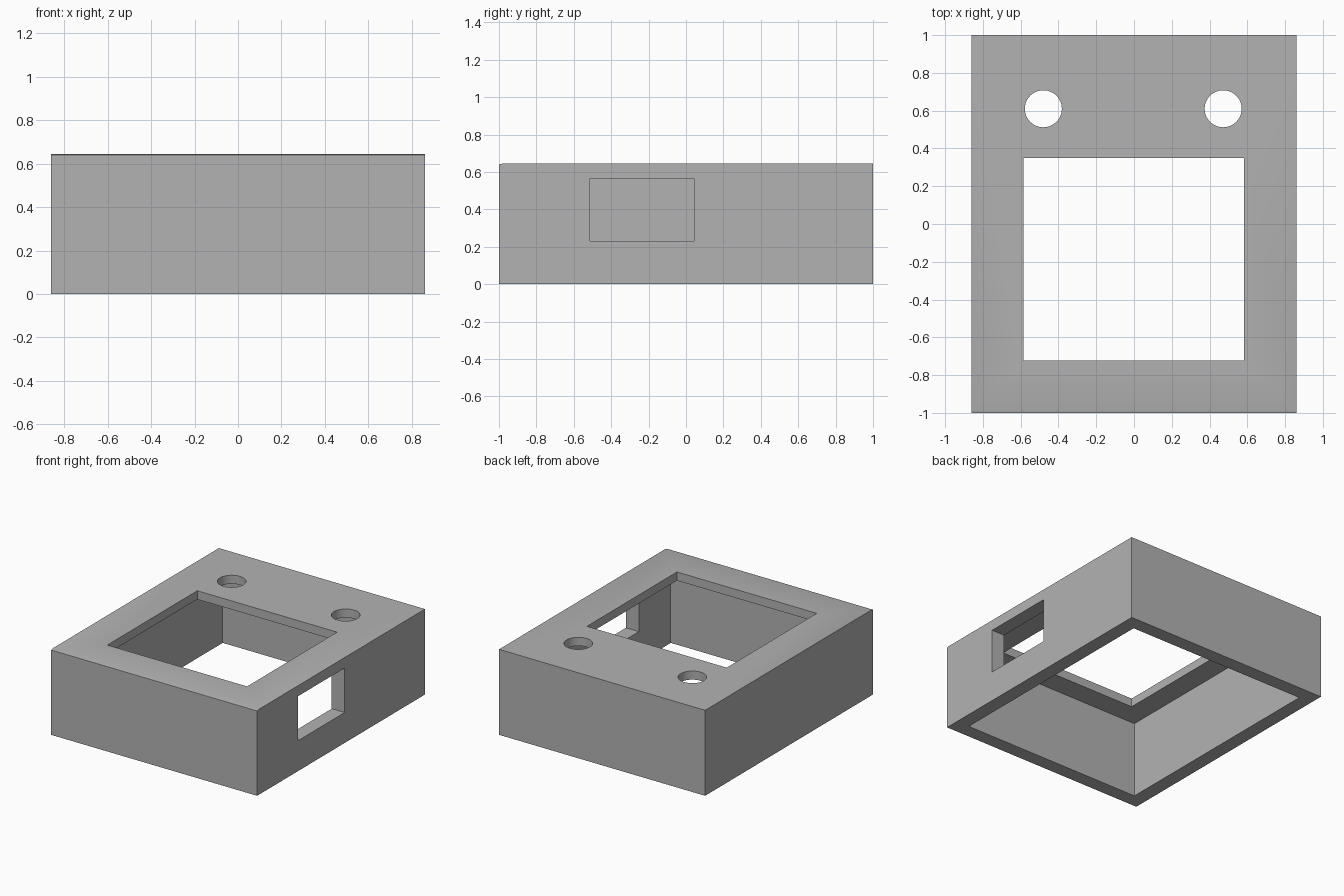
import bpy
import bmesh

cube = bpy.data.objects.get("Cube")
if cube:
    bpy.data.objects.remove(cube, do_unlink=True)

W, L, H = 0.86, 1.0, 0.645      # half width, half length, height
WALL, LID = 0.108, 0.065

grey = bpy.data.materials.new("plain_grey")
grey.use_nodes = True
grey.diffuse_color = (0.45, 0.45, 0.45, 1)
grey.node_tree.nodes["Principled BSDF"].inputs["Base Color"].default_value = (0.45, 0.45, 0.45, 1)


def prism(name, profile, x0, x1):
    """Extrude a (y, z) profile along x."""
    bm = bmesh.new()
    face = bm.faces.new([bm.verts.new((x0, y, z)) for y, z in profile])
    ext = bmesh.ops.extrude_face_region(bm, geom=[face])
    verts = [v for v in ext["geom"] if isinstance(v, bmesh.types.BMVert)]
    bmesh.ops.translate(bm, verts=verts, vec=(x1 - x0, 0, 0))
    bmesh.ops.recalc_face_normals(bm, faces=bm.faces)
    mesh = bpy.data.meshes.new(name)
    bm.to_mesh(mesh)
    bm.free()
    mesh.materials.append(grey)
    obj = bpy.data.objects.new(name, mesh)
    bpy.context.collection.objects.link(obj)
    return obj


def box(name, x0, x1, y0, y1, z0, z1):
    return prism(name, [(y0, z0), (y1, z0), (y1, z1), (y0, z1)], x0, x1)


def round_cutter(name, x, y, radius):
    bpy.ops.mesh.primitive_cylinder_add(vertices=48, radius=radius, depth=0.3, location=(x, y, H))
    obj = bpy.context.object
    obj.name = name
    obj.data.materials.append(grey)
    return obj


# Outer block with a slight bevel along the top front edge
case = prism("enclosure", [(-L, 0), (L, 0), (L, H), (-L + 0.02, H), (-L, H - 0.005)], -W, W)

# Hollow open at the bottom, lid opening, side window and two round holes
cutters = [
    box("cavity_cutter", -W + WALL, W - WALL, -L + WALL, L - WALL, -0.1, H - LID),
    box("lid_opening_cutter", -0.585, 0.582, -0.723, 0.35, H - 0.2, H + 0.1),
    box("window_cutter", W - 0.2, W + 0.1, -0.512, 0.043, 0.23, 0.565),
    round_cutter("left_hole_cutter", 0.472, 0.61, 0.098),
    round_cutter("right_hole_cutter", -0.48, 0.61, 0.098),
]

bpy.context.view_layer.objects.active = case
for cutter in cutters:
    cutter.hide_render = True
    mod = case.modifiers.new(cutter.name, "BOOLEAN")
    mod.operation = "DIFFERENCE"
    mod.solver = "EXACT"
    mod.object = cutter
    bpy.ops.object.modifier_apply(modifier=mod.name)
    bpy.data.objects.remove(cutter, do_unlink=True)

# Smooth hole walls, crisp box edges
bpy.ops.object.select_all(action="DESELECT")
case.select_set(True)
bpy.ops.object.shade_smooth_by_angle(angle=0.5)
